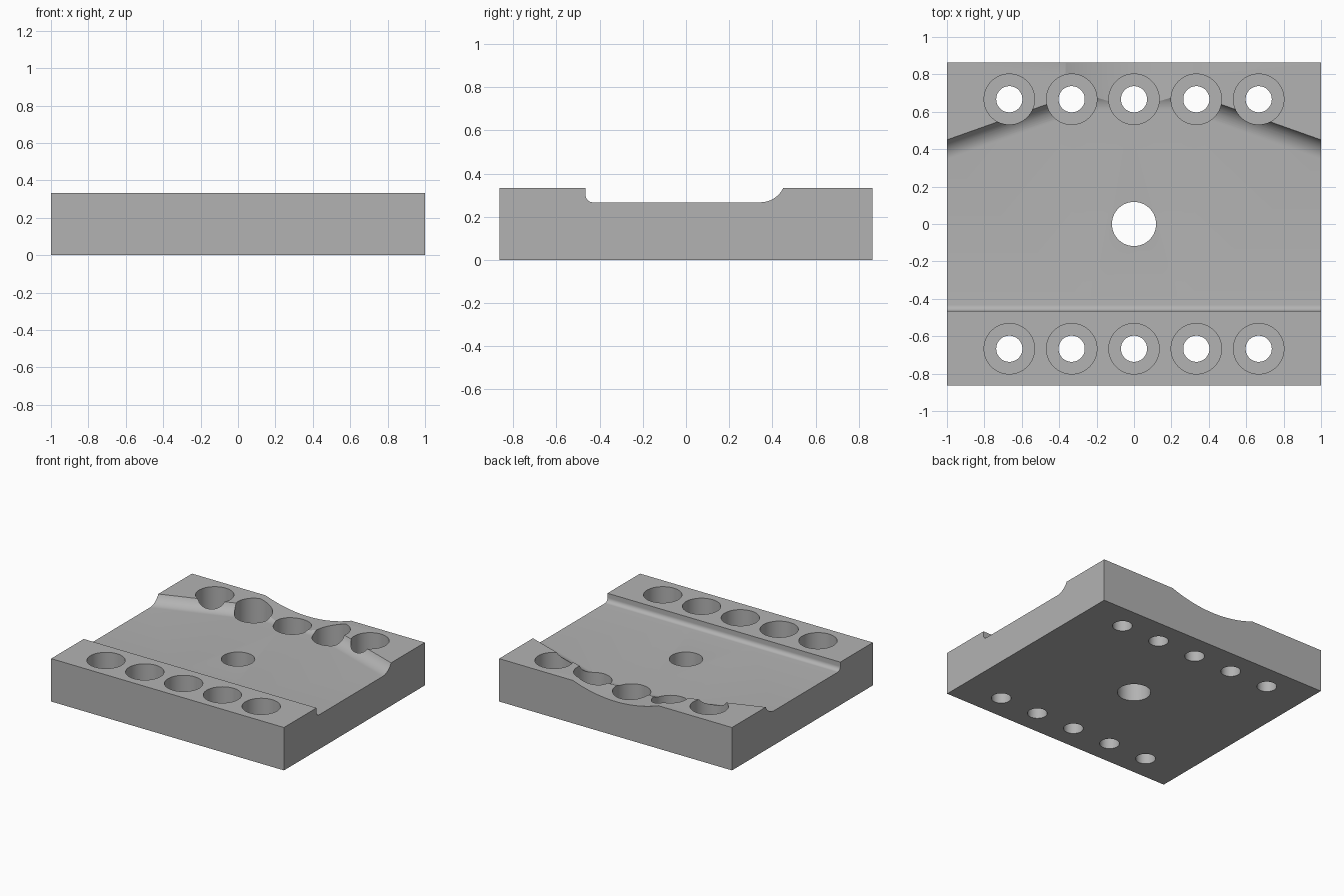
import bpy, bmesh, math

if "Cube" in bpy.data.objects:
    bpy.data.objects.remove(bpy.data.objects["Cube"])

TOP, FLOOR = 0.333, 0.267
HALF_X, HALF_Y = 1.0, 0.864

grey = bpy.data.materials.new("machined_grey")
grey.diffuse_color = (0.448, 0.448, 0.448, 1)
grey.use_nodes = True
grey.node_tree.nodes["Principled BSDF"].inputs["Base Color"].default_value = grey.diffuse_color


def loft(name, rings):
    """Closed solid through rings that share a point count."""
    bm = bmesh.new()
    loops = [[bm.verts.new(p) for p in ring] for ring in rings]
    n = len(loops[0])
    for a, b in zip(loops, loops[1:]):
        for i in range(n):
            j = (i + 1) % n
            bm.faces.new((a[i], a[j], b[j], b[i]))
    bm.faces.new(loops[0])
    bm.faces.new(loops[-1])
    bmesh.ops.recalc_face_normals(bm, faces=bm.faces)
    mesh = bpy.data.meshes.new(name)
    bm.to_mesh(mesh)
    bm.free()
    ob = bpy.data.objects.new(name, mesh)
    bpy.context.collection.objects.link(ob)
    mesh.materials.append(grey)
    return ob


def hole(name, x, y, steps, n=64):
    """Stepped round cutter from (radius, z) pairs."""
    return loft(name, [[(x + r * math.cos(2 * math.pi * i / n),
                         y + r * math.sin(2 * math.pi * i / n), z)
                        for i in range(n)] for r, z in steps])


def cut(target, cutter):
    mod = target.modifiers.new("cut", "BOOLEAN")
    mod.operation, mod.solver, mod.object = "DIFFERENCE", "EXACT", cutter
    bpy.context.view_layer.objects.active = target
    bpy.ops.object.modifier_apply(modifier=mod.name)
    bpy.data.objects.remove(cutter)


# Base block
plate = loft("mounting_plate", [
    [(-HALF_X, -HALF_Y, z), (HALF_X, -HALF_Y, z),
     (HALF_X, HALF_Y, z), (-HALF_X, HALF_Y, z)] for z in (0, TOP)])


# Channel section: small front fillet, wide rear cove ending at y = back
def channel(x, back):
    r, R, depth = 0.033, 0.116, TOP - FLOOR
    pts = [(-0.465, 0.45)]
    for i in range(9):
        a = math.pi / 2 * i / 8
        pts.append((-0.465 + r - r * math.cos(a), FLOOR + r - r * math.sin(a)))
    end = math.acos(1 - depth / R)
    foot = back - R * math.sin(end)
    for i in range(13):
        a = end * i / 12
        pts.append((foot + R * math.sin(a), FLOOR + R - R * math.cos(a)))
    pts.append((back, 0.45))
    return [(x, y, z) for y, z in pts]


# Rear wall of the channel angles back towards the middle
cut(plate, loft("channel_cutter", [
    channel(x, 0.45 + 0.355 * (1 - max(abs(x), 0.25)))
    for x in (-1.1, -0.25, 0.25, 1.1)]))

# Shallow curved dip through the rear edge
R = 1.06
low = FLOOR + 0.0005
arc = [(R * math.sin(a), low + R - R * math.cos(a))
       for a in (-0.5 + i / 40 for i in range(41))]
cut(plate, loft("dip_cutter", [[(x, y, z) for x, z in arc] for y in (0.5, 1.0)]))

# Centre bore
cut(plate, hole("bore_cutter", 0, 0, [(0.118, -0.1), (0.118, 0.5)]))

# Two rows of counterbored bolt holes
for y in (-0.667, 0.667):
    for i in range(-2, 3):
        cut(plate, hole("bolt_cutter", i / 3, y,
                        [(0.07, -0.1), (0.07, 0.1), (0.135, 0.1), (0.135, 0.5)]))

# Smooth curved walls, keep machined edges sharp
bpy.ops.object.select_all(action="DESELECT")
plate.select_set(True)
bpy.context.view_layer.objects.active = plate
bpy.ops.object.shade_smooth_by_angle(angle=math.radians(25))
